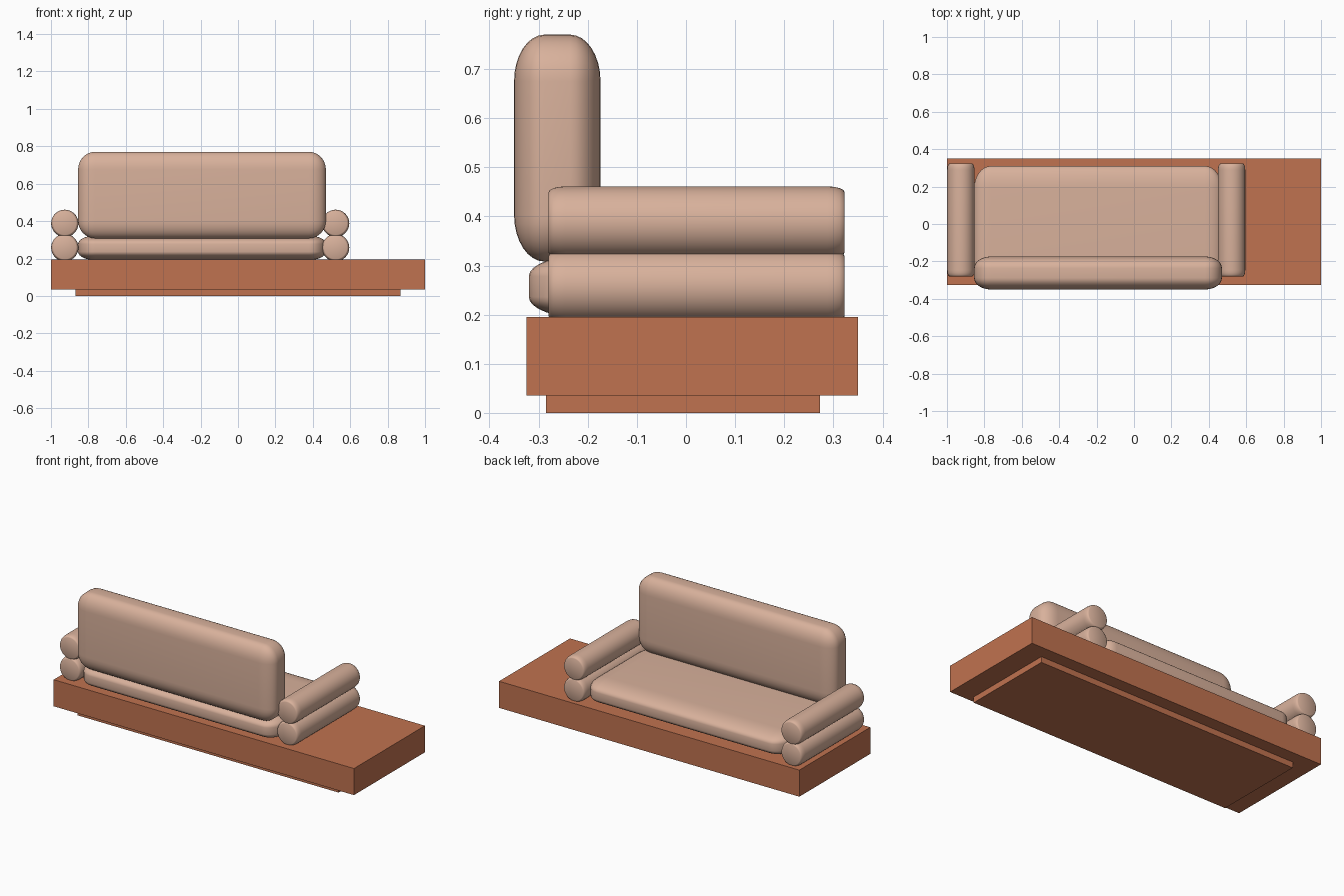
import bpy, bmesh, math
from mathutils import Matrix, Vector

if "Cube" in bpy.data.objects:
    bpy.data.objects.remove(bpy.data.objects["Cube"])


def material(name, rgb):
    m = bpy.data.materials.new(name)
    m.diffuse_color = (*rgb, 1)
    m.use_nodes = True
    m.node_tree.nodes["Principled BSDF"].inputs["Base Color"].default_value = m.diffuse_color
    return m


WOOD = material("terracotta_wood", (0.53, 0.17, 0.08))
FABRIC = material("peach_fabric", (0.69, 0.44, 0.33))


def finish(bm, name, mat, smooth=False):
    bmesh.ops.recalc_face_normals(bm, faces=bm.faces)
    mesh = bpy.data.meshes.new(name)
    bm.to_mesh(mesh)
    bm.free()
    mesh.materials.append(mat)
    ob = bpy.data.objects.new(name, mesh)
    bpy.context.collection.objects.link(ob)
    if smooth:
        bpy.ops.object.select_all(action='DESELECT')
        ob.select_set(True)
        bpy.context.view_layer.objects.active = ob
        bpy.ops.object.shade_smooth_by_angle(angle=math.radians(35))
    return ob


def box(name, lo, hi, mat, rounding=None):
    """Box between two corners; rounding gives the corner radius per axis."""
    lo, hi = Vector(lo), Vector(hi)
    r = Vector(rounding or (1, 1, 1))
    bm = bmesh.new()
    bmesh.ops.create_cube(bm, size=1)
    size = hi - lo
    bmesh.ops.scale(bm, vec=[s / k for s, k in zip(size, r)], verts=bm.verts)
    if rounding:
        bmesh.ops.bevel(bm, geom=bm.edges[:], offset=1, segments=8,
                        profile=0.5, affect='EDGES')
        bmesh.ops.scale(bm, vec=r, verts=bm.verts)
    bmesh.ops.translate(bm, vec=(lo + hi) / 2, verts=bm.verts)
    return finish(bm, name, mat, bool(rounding))


def bolster(name, x, z, radius, y0, y1):
    """Round arm roll lying along y, with softened rims."""
    rim, n = 0.012, 4
    profile = [(0, y0)]
    for i in range(n + 1):
        a = math.pi / 2 * i / n
        profile.append((radius - rim + rim * math.sin(a), y0 + 0.035 * (1 - math.cos(a))))
    profile += [(r, y0 + y1 - y) for r, y in reversed(profile)]
    bm = bmesh.new()
    vs = [bm.verts.new((r, y, 0)) for r, y in profile]
    edges = [bm.edges.new(p) for p in zip(vs, vs[1:])]
    bmesh.ops.spin(bm, geom=vs + edges, axis=(0, 1, 0), cent=(0, 0, 0),
                   angle=math.tau, steps=48)
    bmesh.ops.remove_doubles(bm, verts=bm.verts, dist=1e-5)
    bmesh.ops.translate(bm, vec=(x, 0, z), verts=bm.verts)
    return finish(bm, name, FABRIC, True)


# Base platform and recessed plinth
box("plinth", (-0.87, -0.285, 0), (0.87, 0.273, 0.035), WOOD)
box("platform", (-1, -0.325, 0.035), (1, 0.35, 0.195), WOOD)

# Seat and backrest cushions
box("seat_cushion", (-0.855, -0.32, 0.192), (0.47, 0.31, 0.322), FABRIC, (0.09, 0.12, 0.044))
box("back_cushion", (-0.855, -0.35, 0.308), (0.47, -0.174, 0.77), FABRIC, (0.09, 0.062, 0.095))

# Two stacked rolls for each arm
for side, x in (("left", -0.926), ("right", 0.522)):
    for level, z in (("lower", 0.258), ("upper", 0.388)):
        bolster(f"{side}_{level}_arm_roll", x, z, 0.073, -0.28, 0.323)
